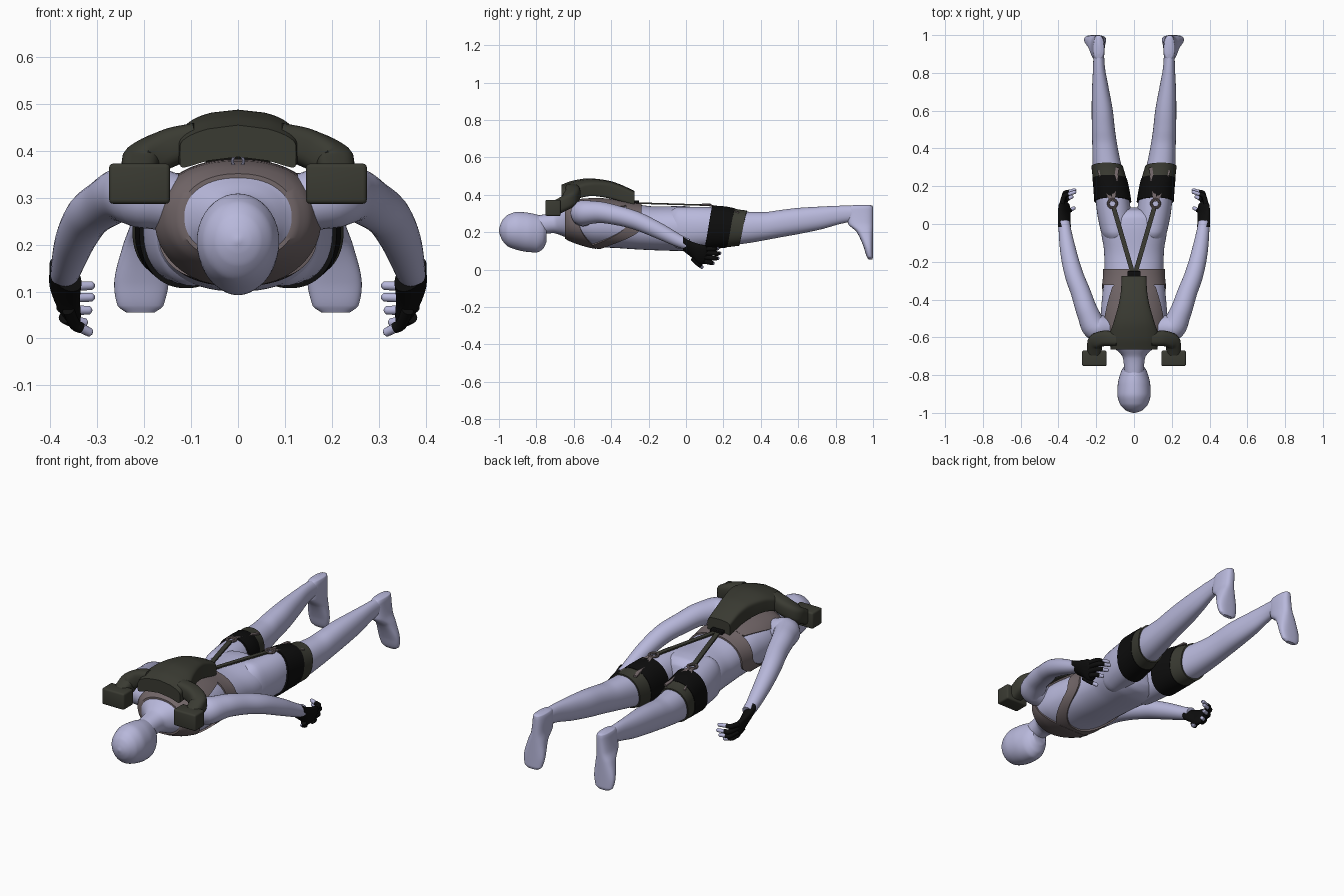
import bpy, bmesh, math
from mathutils import Vector

if "Cube" in bpy.data.objects:
    bpy.data.objects.remove(bpy.data.objects["Cube"])

def material(name, rgb):
    m = bpy.data.materials.new(name)
    m.diffuse_color = (*rgb, 1)
    m.use_nodes = True
    m.node_tree.nodes["Principled BSDF"].inputs["Base Color"].default_value = m.diffuse_color
    return m

SKIN = material("pale lilac", (0.48, 0.48, 0.71))
TAUPE = material("taupe webbing", (0.17, 0.135, 0.14))
OLIVE = material("dark olive", (0.042, 0.043, 0.032))
BLACK = material("black", (0.004, 0.004, 0.004))

def finish(name, bm, mat, mirror=False, angle=40):
    bmesh.ops.recalc_face_normals(bm, faces=bm.faces)
    me = bpy.data.meshes.new(name)
    bm.to_mesh(me)
    bm.free()
    ob = bpy.data.objects.new(name, me)
    bpy.context.collection.objects.link(ob)
    me.materials.append(mat)
    if mirror:
        ob.modifiers.new("mirror", 'MIRROR')
    bpy.ops.object.select_all(action='DESELECT')
    ob.select_set(True)
    bpy.context.view_layer.objects.active = ob
    bpy.ops.object.shade_smooth_by_angle(angle=math.radians(angle))
    return ob

def skin_rings(bm, rings):
    rs = [[bm.verts.new(p) for p in r] for r in rings]
    n = len(rs[0])
    for a, b in zip(rs, rs[1:]):
        for i in range(n):
            j = (i + 1) % n
            bm.faces.new((a[i], a[j], b[j], b[i]))
    bm.faces.new(rs[0])
    bm.faces.new(rs[-1])

def interp(keys, t):
    """Smooth monotone interpolation of section rows, first column is the parameter."""
    k = 0
    while k < len(keys) - 2 and t > keys[k + 1][0]:
        k += 1
    h = keys[k + 1][0] - keys[k][0]
    s = min(1, max(0, (t - keys[k][0]) / h))
    def slope(i, c):
        return (keys[i + 1][c] - keys[i][c]) / (keys[i + 1][0] - keys[i][0])
    def tangent(i, c):
        if i == 0:
            return slope(0, c)
        if i == len(keys) - 1:
            return slope(i - 1, c)
        a, b = slope(i - 1, c), slope(i, c)
        return 0 if a * b <= 0 else 2 * a * b / (a + b)
    return [(2*s**3 - 3*s*s + 1) * keys[k][c] + (s**3 - 2*s*s + s) * h * tangent(k, c)
            + (3*s*s - 2*s**3) * keys[k + 1][c] + (s**3 - s*s) * h * tangent(k + 1, c)
            for c in range(1, len(keys[0]))]

def sec_point(keys, t, th, off=0, power=2.2, axis='y', shear=0, bend=0):
    cx, hw, lo, hi = interp(keys, t)
    c, s = math.cos(th), math.sin(th)
    u = math.copysign(abs(c) ** (2 / power), c) * (hw + off)
    v = math.copysign(abs(s) ** (2 / power), s) * ((hi - lo) / 2 + off)
    x, w = cx + u + shear * v, (lo + hi) / 2 + v - bend * u * u
    return (x, t, w) if axis == 'y' else (x, w, t)

def loft(name, keys, mat, mirror=False, seg=40, steps=6, **kw):
    ts = [a[0] + (b[0] - a[0]) * i / steps for a, b in zip(keys, keys[1:]) for i in range(steps)]
    ts.append(keys[-1][0])
    bm = bmesh.new()
    skin_rings(bm, [[sec_point(keys, t, 2 * math.pi * i / seg, **kw) for i in range(seg)] for t in ts])
    return finish(name, bm, mat, mirror)

def shell(name, keys, start, end, off, mat, mirror=False, seg=72, rows=12):
    """Close-fitting band over a lofted part; start and end depend on the angle."""
    bm = bmesh.new()
    rows_t = [(0, -0.005)] + [(i / rows, off) for i in range(rows + 1)] + [(1, -0.005)]
    rings = []
    for f, o in rows_t:
        ths = [2 * math.pi * i / seg for i in range(seg)]
        rings.append([sec_point(keys, start(t) * (1 - f) + end(t) * f, t, o) for t in ths])
    skin_rings(bm, rings)
    return finish(name, bm, mat, mirror)

def tube(name, pts, mat, mirror=False, seg=20, power=2, steps=6):
    keys = [(i, *p) for i, p in enumerate(pts)]
    n = (len(pts) - 1) * steps
    row = [interp(keys, i / steps) for i in range(n + 1)]
    pos = [Vector(r[:3]) for r in row]
    rings = []
    for i, r in enumerate(row):
        d = (pos[min(i + 1, n)] - pos[max(i - 1, 0)]).normalized()
        ref = Vector((0, 0, 1))
        u = d.cross(ref).normalized()
        v = u.cross(d)
        ring = []
        for k in range(seg):
            c, s = math.cos(2 * math.pi * k / seg), math.sin(2 * math.pi * k / seg)
            ring.append(pos[i] + r[3] * (u * math.copysign(abs(c) ** (2 / power), c)
                                         + v * math.copysign(abs(s) ** (2 / power), s)))
        rings.append(ring)
    bm = bmesh.new()
    skin_rings(bm, rings)
    return finish(name, bm, mat, mirror)

def box(name, lo, hi, mat, mirror=False, bevel=0.0):
    bm = bmesh.new()
    bmesh.ops.create_cube(bm, size=1)
    for v in bm.verts:
        v.co = [(a + b) / 2 + c * (b - a) for a, b, c in zip(lo, hi, v.co)]
    if bevel:
        bmesh.ops.bevel(bm, geom=bm.edges[:], offset=bevel, segments=3, profile=0.5, affect='EDGES')
    return finish(name, bm, mat, mirror)

def strap(name, p, q, width, mat, thick=0.008):
    p, q = Vector(p), Vector(q)
    d = (q - p).normalized()
    u = d.cross(Vector((0, 0, 1))).normalized() * width / 2
    v = Vector((0, 0, thick / 2))
    bm = bmesh.new()
    skin_rings(bm, [[e + u + v, e - u + v, e - u - v, e + u - v] for e in (p, q)])
    return finish(name, bm, mat, True)

# Body: rows are (position, centre x, half width, low, high)
TORSO = [(-0.79, 0, .05, .185, .29), (-.71, 0, .058, .195, .305), (-.66, 0, .10, .18, .335),
         (-.62, 0, .147, .16, .357), (-.56, 0, .17, .138, .37), (-.48, 0, .175, .12, .374),
         (-.38, 0, .168, .116, .368), (-.26, 0, .156, .108, .348), (-.15, 0, .158, .103, .337),
         (-.03, 0, .174, .10, .34), (.03, 0, .16, .11, .335), (.07, 0, .09, .14, .31),
         (.088, 0, .01, .21, .24)]
LEG = [(-.12, .085, .04, .17, .28), (-.04, .095, .08, .112, .335), (.08, .108, .09, .115, .336),
       (.2, .122, .085, .125, .33), (.32, .144, .075, .14, .31), (.42, .155, .066, .157, .308),
       (.5, .162, .061, .172, .318), (.6, .168, .056, .19, .33), (.72, .178, .044, .215, .337),
       (.85, .186, .03, .25, .342), (.92, .187, .028, .26, .342)]
FOOT = [(.055, .208, .03, .975, .996), (.07, .208, .049, .966, 1.0), (.12, .206, .058, .95, 1.0),
        (.2, .199, .046, .913, 1.0), (.25, .192, .036, .865, 1.0), (.32, .187, .031, .862, 1.0),
        (.34, .187, .026, .875, .998), (.346, .187, .012, .90, .985)]
HEAD = [(-1.0, 0, .004, .205, .213), (-.993, 0, .03, .18, .24), (-.98, 0, .052, .153, .267),
        (-.95, 0, .076, .123, .294), (-.9, 0, .088, .105, .309), (-.85, 0, .086, .095, .305),
        (-.8, 0, .075, .092, .295), (-.765, 0, .06, .11, .28), (-.745, 0, .04, .15, .25)]
loft("torso", TORSO, SKIN, seg=56)
loft("leg", LEG, SKIN, True)
loft("foot", FOOT, SKIN, True, axis='z', power=2.6)
loft("head", HEAD, SKIN, power=2)
tube("arm", [(.14, -.55, .29, .062), (.20, -.55, .303, .068), (.245, -.47, .307, .058),
             (.283, -.36, .288, .052), (.317, -.27, .263, .049), (.347, -.15, .21, .043),
             (.366, -.03, .15, .033), (.37, .01, .135, .03)], SKIN, True, seg=28)

# Gloved hands with bare fingertips
PALM = [(-.015, .368, .03, .10, .175), (.03, .37, .027, .065, .15), (.07, .369, .024, .028, .137),
        (.105, .37, .019, .03, .128), (.118, .37, .008, .05, .11)]
loft("glove", PALM, BLACK, True, seg=28, shear=0.4)
FINGERS = {"index": ((.37, .095, .045), (.358, .13, .038), (.322, .147, .033)),
           "middle": ((.375, .10, .067), (.362, .155, .06), (.312, .172, .06)),
           "ring": ((.38, .10, .09), (.364, .165, .086), (.306, .182, .088)),
           "little": ((.385, .095, .11), (.368, .15, .11), (.306, .172, .113)),
           "thumb": ((.362, .035, .06), (.346, .068, .028), (.312, .088, .0105))}
for nm, (a, b, c) in FINGERS.items():
    a, b, c = Vector(a), Vector(b), Vector(c)
    m = b.lerp(c, 0.35)
    tube(nm + "_glove", [(*a, .013), (*b, .0125), (*m, .0115)], BLACK, True, 14)
    tube(nm + "_tip", [(*b, .009), (*m, .01), (*m.lerp(c, .8), .0095), (*c, .004)], SKIN, True, 14)

# Chest harness: yoke round the neck and tilted band round the ribs
def yoke_end(th):
    s = math.sin(th)
    return -.57 + (.25 * min(1, max(0, s - .45) * 3) if s > 0 else .09 * s * s)

def band_mid(th):
    s = max(0, -math.sin(th))
    return -.28 - .22 * s ** 1.5

shell("harness_yoke", TORSO, lambda t: -.648, yoke_end, .009, TAUPE)
shell("harness_band", TORSO, lambda t: band_mid(t) - .042, lambda t: band_mid(t) + .042, .008, TAUPE)

# Thigh cuffs
shell("thigh_cuff", LEG, lambda t: .12 + .02 * math.sin(t), lambda t: .24 + .02 * math.sin(t),
      .009, BLACK, True)
shell("thigh_cuff_edge", LEG, lambda t: .238 + .02 * math.sin(t), lambda t: .305 + .02 * math.sin(t),
      .007, OLIVE, True)

# Back unit with shoulder arms and end boxes
PACK = [(-.665, 0, .124, .387, .455), (-.6, 0, .13, .40, .477), (-.52, 0, .108, .408, .488),
        (-.42, 0, .08, .39, .477), (-.35, 0, .069, .37, .455), (-.275, 0, .065, .347, .42)]
loft("back_unit", PACK, OLIVE, seg=64, power=7, bend=2.0)
tube("shoulder_arm", [(.085, -.61, .425, .036), (.15, -.605, .405, .041), (.205, -.625, .372, .041),
                      (.212, -.69, .333, .038)], OLIVE, True, seg=28, power=3)
box("shoulder_box", (.145, -.752, .287), (.275, -.67, .373), OLIVE, True, .009)

# Straps from the back unit to the thigh cuffs
box("strap_anchor", (-.035, -.278, .345), (.035, -.25, .37), BLACK, bevel=.004)
strap("long_strap", (.006, -.262, .356), (.11, .095, .345), .024, OLIVE)
strap("cuff_strap_inner", (.112, .12, .345), (.088, .30, .312), .018, TAUPE)
strap("cuff_strap_outer", (.12, .12, .345), (.185, .285, .305), .018, TAUPE)

def ring(name, centre, radius, thick, mat, mirror, flat, seg=24):
    bm = bmesh.new()
    rs = []
    for i in range(seg + 1):
        a = 2 * math.pi * i / seg
        r = []
        for k in range(8):
            b = 2 * math.pi * k / 8
            p, q = radius + thick * math.cos(b), thick * math.sin(b)
            o = (p * math.cos(a), p * math.sin(a), q) if flat else (p * math.cos(a), q, p * math.sin(a))
            r.append(Vector(centre) + Vector(o))
        rs.append(r)
    skin_rings(bm, rs)
    bmesh.ops.remove_doubles(bm, verts=bm.verts, dist=1e-5)
    return finish(name, bm, mat, mirror)

ring("strap_ring", (.114, .108, .346), .022, .007, TAUPE, True, True)
ring("neck_buckle", (0, -.60, .378), .012, .003, SKIN, False, False)
